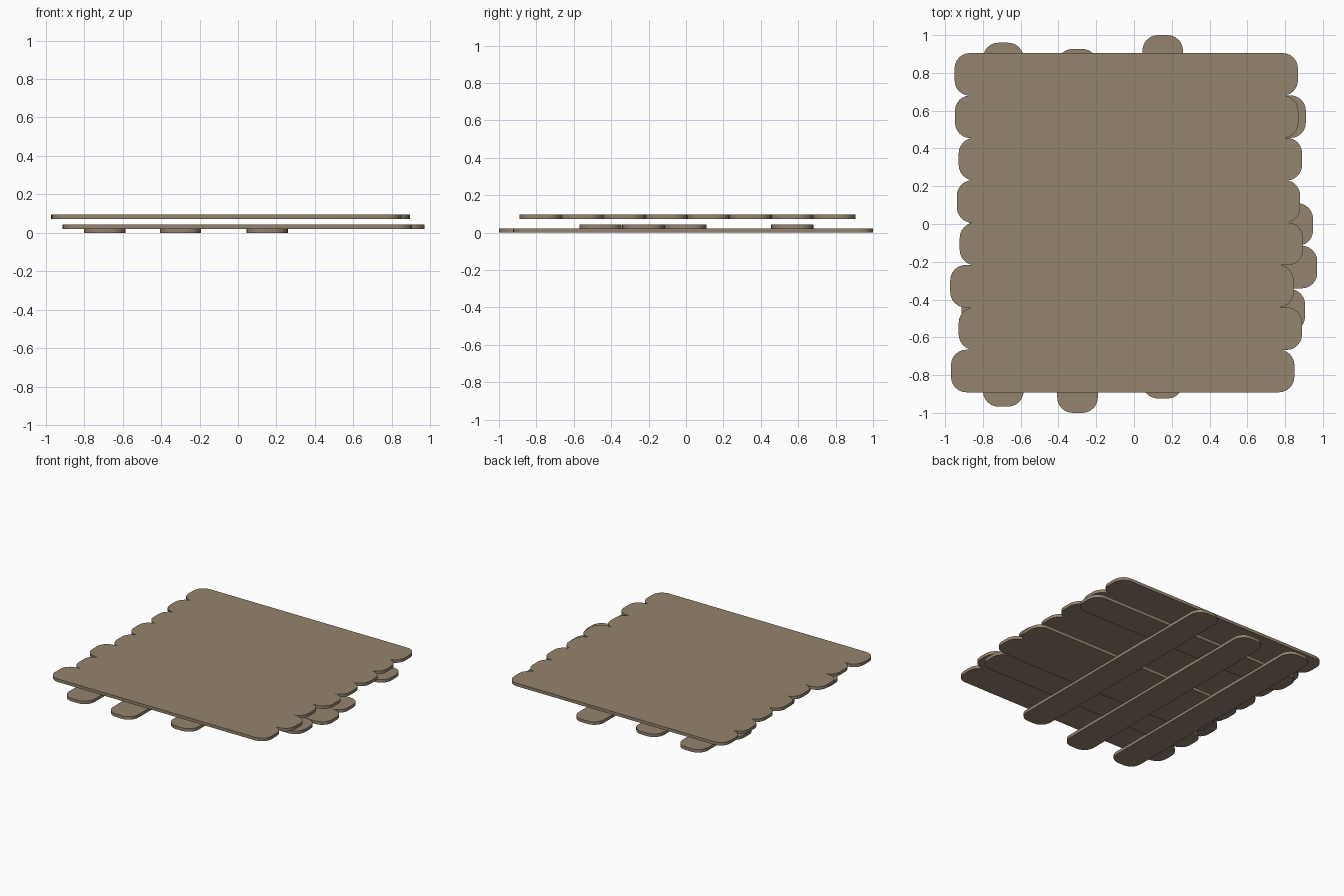
import bpy, bmesh, math

if "Cube" in bpy.data.objects:
    bpy.data.objects.remove(bpy.data.objects["Cube"])

WIDTH, THICK, RADIUS = 0.226, 0.023, 0.082

wood = bpy.data.materials.new("wood")
wood.diffuse_color = (0.30, 0.23, 0.155, 1)
wood.use_nodes = True
wood.node_tree.nodes["Principled BSDF"].inputs["Base Color"].default_value = wood.diffuse_color


def plank(name, lo, hi, centre, z, width=WIDTH, along_y=False):
    """Flat board with rounded corners, running from lo to hi."""
    half_l, half_w = (hi - lo) / 2, width / 2
    mid = (lo + hi) / 2
    cx, cy = (centre, mid) if along_y else (mid, centre)
    hx, hy = (half_w, half_l) if along_y else (half_l, half_w)
    corners = [(1, 1, 0), (-1, 1, 90), (-1, -1, 180), (1, -1, 270)]
    bm = bmesh.new()
    ring = []
    for sx, sy, start in corners:
        for i in range(7):
            a = math.radians(start + i * 15)
            ring.append(bm.verts.new((sx * (hx - RADIUS) + RADIUS * math.cos(a),
                                      sy * (hy - RADIUS) + RADIUS * math.sin(a), 0)))
    base = bm.faces.new(ring)
    top = bmesh.ops.extrude_face_region(bm, geom=[base])["geom"]
    bmesh.ops.translate(bm, vec=(0, 0, THICK),
                        verts=[v for v in top if isinstance(v, bmesh.types.BMVert)])
    bmesh.ops.recalc_face_normals(bm, faces=bm.faces[:])
    me = bpy.data.meshes.new(name)
    bm.to_mesh(me)
    bm.free()
    me.materials.append(wood)
    ob = bpy.data.objects.new(name, me)
    ob.location = (cx, cy, z)
    bpy.context.collection.objects.link(ob)
    bpy.ops.object.select_all(action='DESELECT')
    ob.select_set(True)
    bpy.context.view_layer.objects.active = ob
    bpy.ops.object.shade_smooth_by_angle(angle=math.radians(30))


# Upper deck: eight boards side by side, staggered ends, back to front
for i, right in enumerate([0.868, 0.87, 0.89, 0.88, 0.895, 0.845, 0.89, 0.849]):
    plank(f"deck_board_{i + 1}", right - 1.818, right, 0.792 - i * 0.2243, 0.073)

# Middle layer: four cross boards
for i, (y, right) in enumerate([(0.568, 0.91), (-0.003, 0.948), (-0.228, 0.97), (-0.457, 0.906)]):
    plank(f"cross_board_{i + 1}", right - 1.818, right, y, 0.0195)

# Bottom layer: three bearers running front to back
for i, (x, front, back) in enumerate([(-0.692, -0.967, 0.96), (-0.299, -1.0, 0.927), (0.152, -0.924, 1.0)]):
    plank(f"bearer_{i + 1}", front, back, x, 0, width=0.215, along_y=True)
